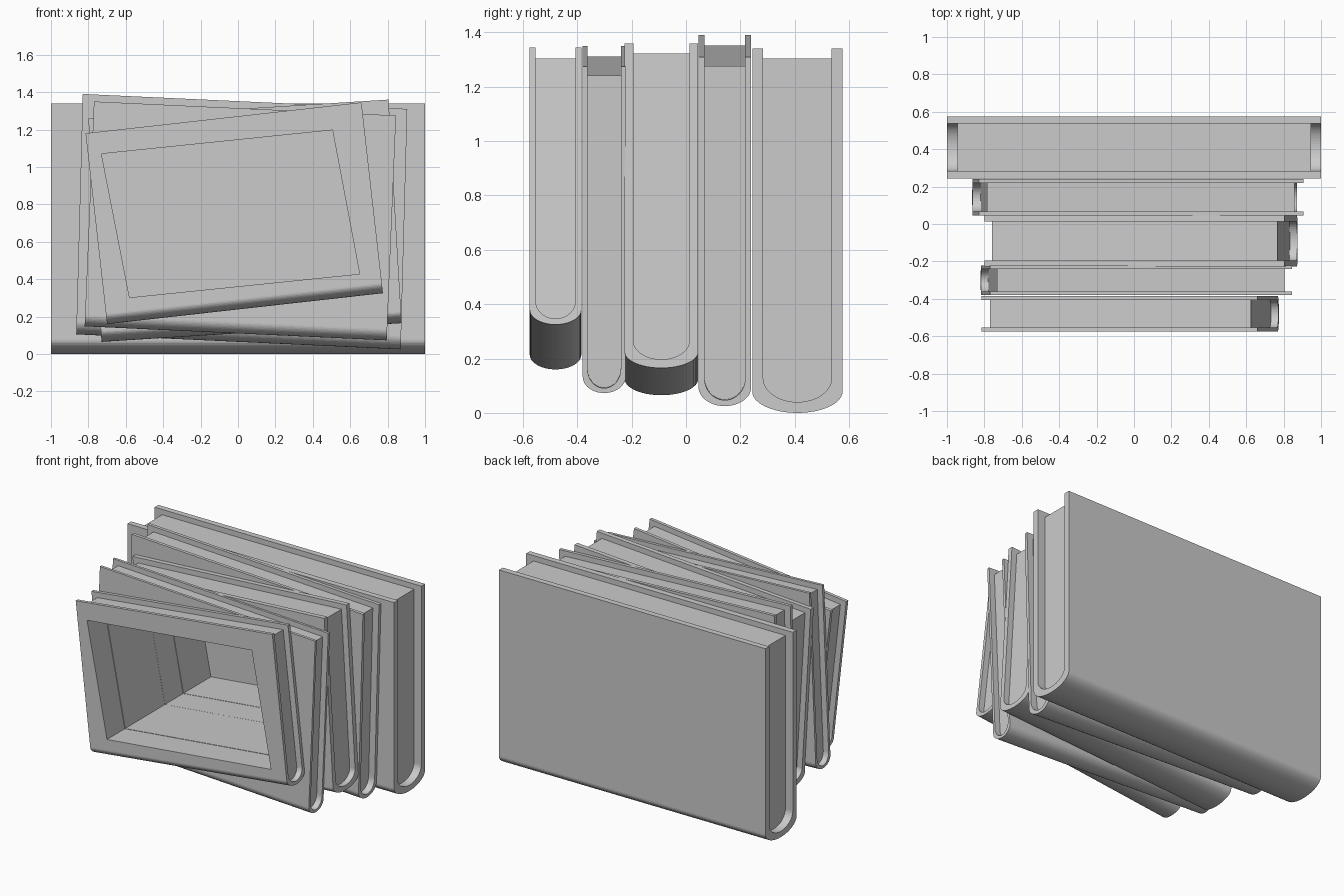
import bpy
import bmesh
import math
from mathutils import Vector

cube = bpy.data.objects.get("Cube")
if cube:
    bpy.data.objects.remove(cube, do_unlink=True)

grey = bpy.data.materials.new("plain_grey")
grey.use_nodes = True
grey.diffuse_color = (0.6, 0.6, 0.6, 1)
grey.node_tree.nodes["Principled BSDF"].inputs["Base Color"].default_value = (0.6, 0.6, 0.6, 1)


def arc(y0, y1, base, drop, steps=24):
    """Half ellipse hanging from y0 to y1, its lowest point at base."""
    mid, half = (y0 + y1) / 2, (y1 - y0) / 2
    return [(mid - half * math.cos(math.pi * i / steps),
             base + drop - drop * math.sin(math.pi * i / steps))
            for i in range(steps + 1)]


def prism(name, sections):
    """Solid between two matching outlines given as 3D points."""
    bm = bmesh.new()
    a, b = [[bm.verts.new(p) for p in section] for section in sections]
    bm.faces.new(a)
    bm.faces.new(b[::-1])
    for i in range(len(a)):
        j = (i + 1) % len(a)
        bm.faces.new((a[j], a[i], b[i], b[j]))
    bmesh.ops.recalc_face_normals(bm, faces=bm.faces)
    mesh = bpy.data.meshes.new(name)
    bm.to_mesh(mesh)
    bm.free()
    mesh.materials.append(grey)
    obj = bpy.data.objects.new(name, mesh)
    bpy.context.scene.collection.objects.link(obj)
    return obj


def carve(obj, cutter):
    """Cut the recess and bake the result into the mesh."""
    mod = obj.modifiers.new("recess", "BOOLEAN")
    mod.operation = "DIFFERENCE"
    mod.solver = "EXACT"
    mod.object = cutter
    bpy.context.view_layer.objects.active = obj
    bpy.ops.object.modifier_apply(modifier=mod.name)


def book(name, y0, y1, thick, inset, drop, top_left, top_right, bottom_left):
    """Folded cover with a rounded spine below, plus the page block inside."""
    tl, tr, bl = Vector(top_left), Vector(top_right), Vector(bottom_left)
    width, height = (tr - tl).length, (tl - bl).length
    across, up = (tr - tl) / width, (tl - bl) / height

    def section(profile, u):
        points = []
        for y, v in profile:
            p = bl + across * u + up * v
            points.append((p.x, y, p.y))
        return points

    inner = arc(y0 + thick, y1 - thick, thick, drop + 0.01)
    outer = arc(y0, y1, 0, drop)
    cover = ([(y0, height)] + outer + [(y1, height), (y1 - thick, height)]
             + inner[::-1] + [(y0 + thick, height)])
    page_top = height - 0.036
    pages = [(y0 + thick, page_top)] + inner + [(y1 - thick, page_top)]
    return [prism(name + "_cover", [section(cover, u) for u in (0, width)]),
            prism(name + "_pages", [section(pages, u) for u in (inset, width - inset)])]


# Five books, front to back, each resting on its spine at its own tilt
parts = []
parts += book("front_book", -0.575, -0.385, 0.022, 0.04, 0.055,
              (-0.815, 1.18), (0.66, 1.345), (-0.70, 0.16))
parts += book("second_book", -0.38, -0.222, 0.018, 0.04, 0.06,
              (-0.77, 1.35), (0.845, 1.275), (-0.82, 0.148))
parts += book("middle_book", -0.226, 0.045, 0.032, 0.04, 0.06,
              (-0.80, 1.26), (0.805, 1.36), (-0.73, 0.065))
parts += book("fourth_book", 0.046, 0.24, 0.022, 0.045, 0.07,
              (-0.83, 1.39), (0.905, 1.31), (-0.865, 0.105))
parts += book("back_book", 0.244, 0.576, 0.04, 0.055, 0.078,
              (-1, 1.34), (1, 1.34), (-1, 0))

# Slanted recess running through all books to the last cover
opening = [(-0.73, 1.07), (0.505, 1.197), (0.65, 0.428), (-0.58, 0.302)]
cutter = prism("recess_cutter", [[(x, y, z) for x, z in opening] for y in (-0.7, 0.538)])
cutter.hide_render = True
for part in parts:
    carve(part, cutter)
bpy.data.objects.remove(cutter, do_unlink=True)
